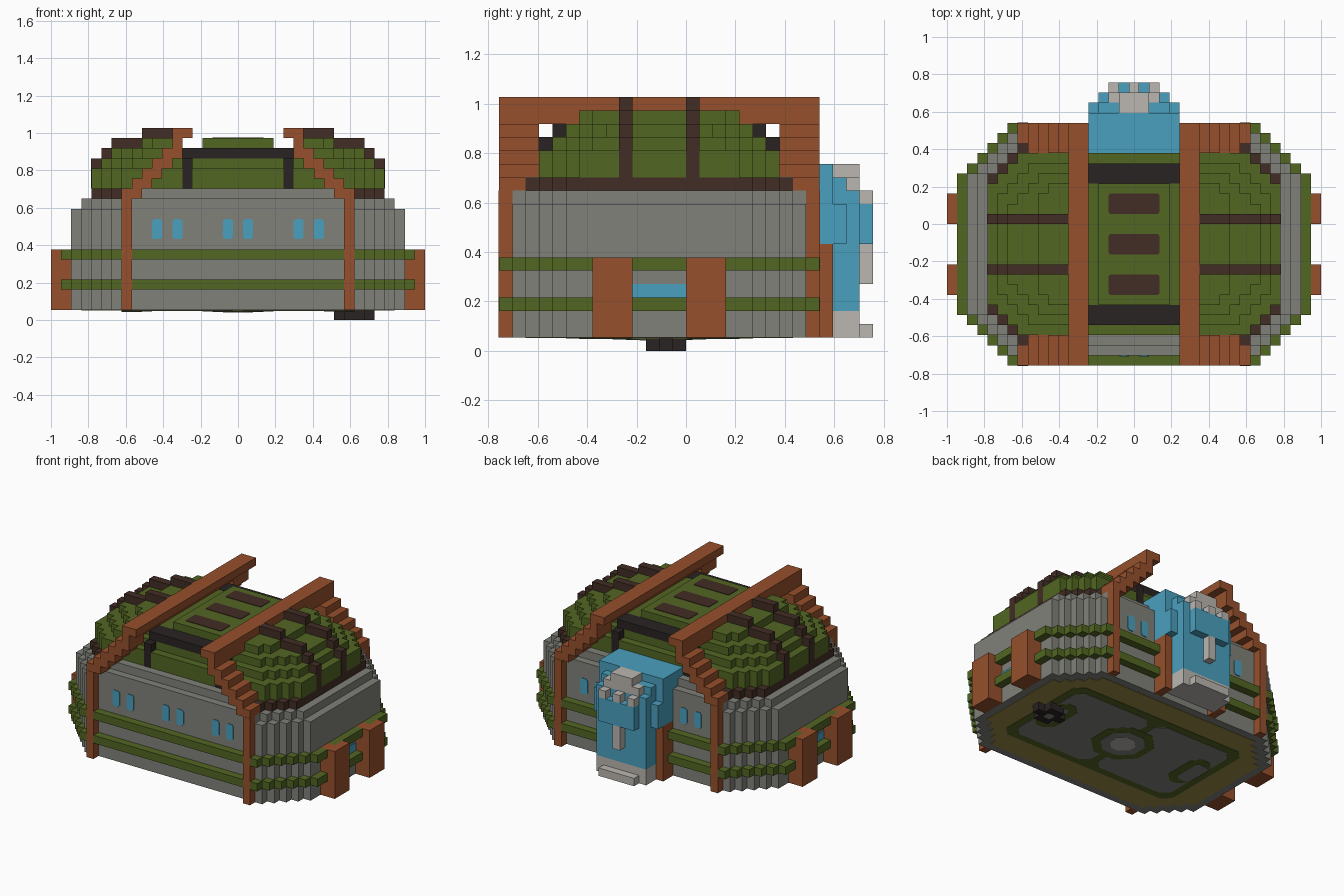
import bpy
import bmesh

if "Cube" in bpy.data.objects:
    bpy.data.objects.remove(bpy.data.objects["Cube"])

WIDE, DEEP, MID = 37, 24, 14      # block counts: hall width, hall depth, middle row
UNIT = 2 / WIDE


def material(name, *rgb):
    linear = [((c / 255 + 0.055) / 1.055) ** 2.4 for c in rgb] + [1]
    mat = bpy.data.materials.new(name)
    mat.use_nodes = True
    mat.diffuse_color = linear
    shader = mat.node_tree.nodes["Principled BSDF"]
    shader.inputs["Base Color"].default_value = linear
    shader.inputs["Roughness"].default_value = 0.9
    return mat


green = material("moss green", 82, 102, 34)
gray = material("stone gray", 129, 129, 122)
rust = material("rust wood", 150, 80, 44)
brown = material("dark brown", 66, 45, 37)
black = material("charcoal", 42, 35, 35)
blue = material("sky blue", 74, 160, 190)
pale = material("pale stone", 187, 183, 177)
olive = material("olive earth", 155, 138, 70)


def prisms(name, mat, shapes, upright=False):
    """Extrude each (outline, low, high); upright outlines lie in the x-z plane."""
    bm = bmesh.new()
    for outline, low, high in shapes:
        ends = []
        for level in (low, high):
            ring = []
            for a, b in outline:
                i, j, k = (a, level, b) if upright else (a, b, level)
                ring.append(bm.verts.new(((i - WIDE / 2) * UNIT, (j - MID) * UNIT, k * UNIT)))
            ends.append(ring)
            bm.faces.new(ring)
        low_ring, high_ring = ends
        for n in range(len(outline)):
            bm.faces.new((low_ring[n - 1], low_ring[n], high_ring[n], high_ring[n - 1]))
    bmesh.ops.recalc_face_normals(bm, faces=bm.faces)
    mesh = bpy.data.meshes.new(name)
    bm.to_mesh(mesh)
    bm.free()
    mesh.materials.append(mat)
    obj = bpy.data.objects.new(name, mesh)
    bpy.context.collection.objects.link(obj)
    return obj


def rect(a, b, c, d, cut=0):
    """Rectangle from (a, c) to (b, d) with optional cut corners."""
    if not cut:
        return [(a, c), (b, c), (b, d), (a, d)]
    return [(a + cut, c), (b - cut, c), (b, c + cut), (b, d - cut),
            (b - cut, d), (a + cut, d), (a, d - cut), (a, c + cut)]


def blocks(name, mat, boxes, sides=False, ends=False):
    """Boxes as (x, x, y, y, z, z) in block units, mirrored on request."""
    boxes = list(boxes)
    if sides:
        boxes += [(WIDE - b, WIDE - a, *rest) for a, b, *rest in boxes]
    if ends:
        boxes += [(a, b, DEEP - d, DEEP - c, *rest) for a, b, c, d, *rest in boxes]
    return prisms(name, mat, [(rect(a, b, c, d), e, f) for a, b, c, d, e, f in boxes])


def stepped(i0, j0, diagonal):
    """Stair-cornered octagon outline."""
    left = []
    for j in range(j0, DEEP - j0):
        i = max(i0, diagonal - min(j, DEEP - 1 - j))
        left += [(i, j), (i, j + 1)]
    return left + [(WIDE - i, j) for i, j in reversed(left)]


# Stone walls, stepping in at the top
prisms("stone_wall", gray, [(stepped(2, 1, 7), 1, 11), (stepped(3, 1, 8), 11, 12)])
prisms("eaves_ring", brown, [(stepped(4, 2, 9), 12, 13)])
blocks("wall_top", gray, [(8, WIDE - 8, 1.97, DEEP - 1.97, 12, 13.02)])
prisms("wall_bands", green, [(stepped(1, 0, 6), k, k + 1) for k in (3, 6)])

# Stepped roof
prisms("roof_tiers", green, [(stepped(4, 3, 10), 13, 15), (stepped(5, 4, 12), 15, 16),
                             (stepped(6, 5, 14), 16, 17)])
blocks("roof_shoulder", green, [(9, 12, 7, 17, 17, 18), (10, 12, 6, 18, 17, 18)], sides=True)
blocks("roof_ridge", green, [(15, 22, 6, 18, 17, 18)])
prisms("roof_hatches", brown,
       [(rect(16, 21, j, j + 2, 0.15), 17.9, 18.06) for j in (7, 11, 15)])
for j in (9, 14):
    blocks("roof_rib", brown, [(3.97, 5, j, j + 1, 13, 16), (5, 6, j, j + 1, 16, 17),
                               (6, 9, j, j + 1, 17, 18), (9, 12, j, j + 1, 18, 19)], sides=True)

# Dark gable frames
blocks("gable_bar", black, [(13, WIDE - 13, 4, 6, 16, 17.04)], ends=True)
blocks("gable_post", black, [(13, 14, 2.95, 4, 13, 16)], sides=True, ends=True)

# Timber arches, top beams and side buttresses
blocks("arch_column", rust, [(7, 8, -0.03, 1, 1, 12)], sides=True, ends=True)
blocks("arch_stairs", rust, [(7 + n, 9 + n, 0, 3 if n else 2, 12 + n, 13 + n)
                             for n in range(5)], sides=True, ends=True)
blocks("top_beam", rust, [(12, 13, 0, DEEP, 17, 18), (12, 14, 0, DEEP, 18, 19)], sides=True)
blocks("side_buttress", rust, [(0, 2, j, j + 3, 1, 7) for j in (7, 14)], sides=True)

# Windows
blocks("side_window", blue, [(1.9, 2, 10, 14, 4, 5)], sides=True)
for wall, face in (("front", 0.9), ("back", DEEP - 1)):
    prisms(wall + "_windows", blue,
           [(rect(i, i + 1, 8, 10, 0.2), face, face + 0.1) for i in (10, 12, 17, 19, 24, 26)],
           upright=True)

# Entrance tower at the back
blocks("tower_flank", rust, [(14, 15, 23, 25, 1, 8)], sides=True)
blocks("tower_body", blue, [(14, 23, 21, 25, 8, 14), (14, 23, 25, 26, 8, 11),
                            (15, 22, 24, 27, 3, 12), (15, 22, 25, 26, 12, 13),
                            (16, 21, 27, 28, 8, 11)])
blocks("tower_base", pale, [(15, 22, 24, 27, 1, 3), (16, 21, 27, 28, 1, 2)])
blocks("tower_stripe", pale, [(18, 19, 27, 28, 5, 8)])
blocks("tower_crest", pale, [(17, 20, 25, 27, 12, 14), (16, 21, 26, 27, 12, 13)]
       + [(i, i + 1, 27, 28, 11, 12) for i in (16, 18, 20)])

# Underside: earth floor with a marked playing field
THIN = 0.04


def field(name, mat, layer, *outlines):
    prisms(name, mat, [(o, 1 - layer * THIN, 1) for o in outlines])


field("earth_floor", olive, 1, stepped(3, 2, 9))
field("field_border", green, 2, rect(6, 31, 5, 19, 1))
field("field_halves", gray, 3, rect(7, 18, 6, 18, 1), rect(19, 30, 6, 18, 1))
field("field_circle", green, 4, rect(15, 22, 8.5, 15.5, 2),
      rect(7, 10, 9, 15, 1), rect(27, 30, 9, 15, 1))
field("field_circle_inside", gray, 5, rect(16, 21, 9.5, 14.5, 1.5),
      rect(7, 9, 10, 14, 0.5), rect(28, 30, 10, 14, 0.5))
field("field_centre", pale, 6, rect(17, 20, 10.5, 13.5, 1))

# Small round foot under the floor
blocks("foot", black, [(28, 32, 12, 13, 0, 1), (29, 31, 11, 14, 0, 1)])
prisms("foot_cap", gray, [(rect(29.5, 30.5, 12, 13, 0.2), -0.002, THIN)])
